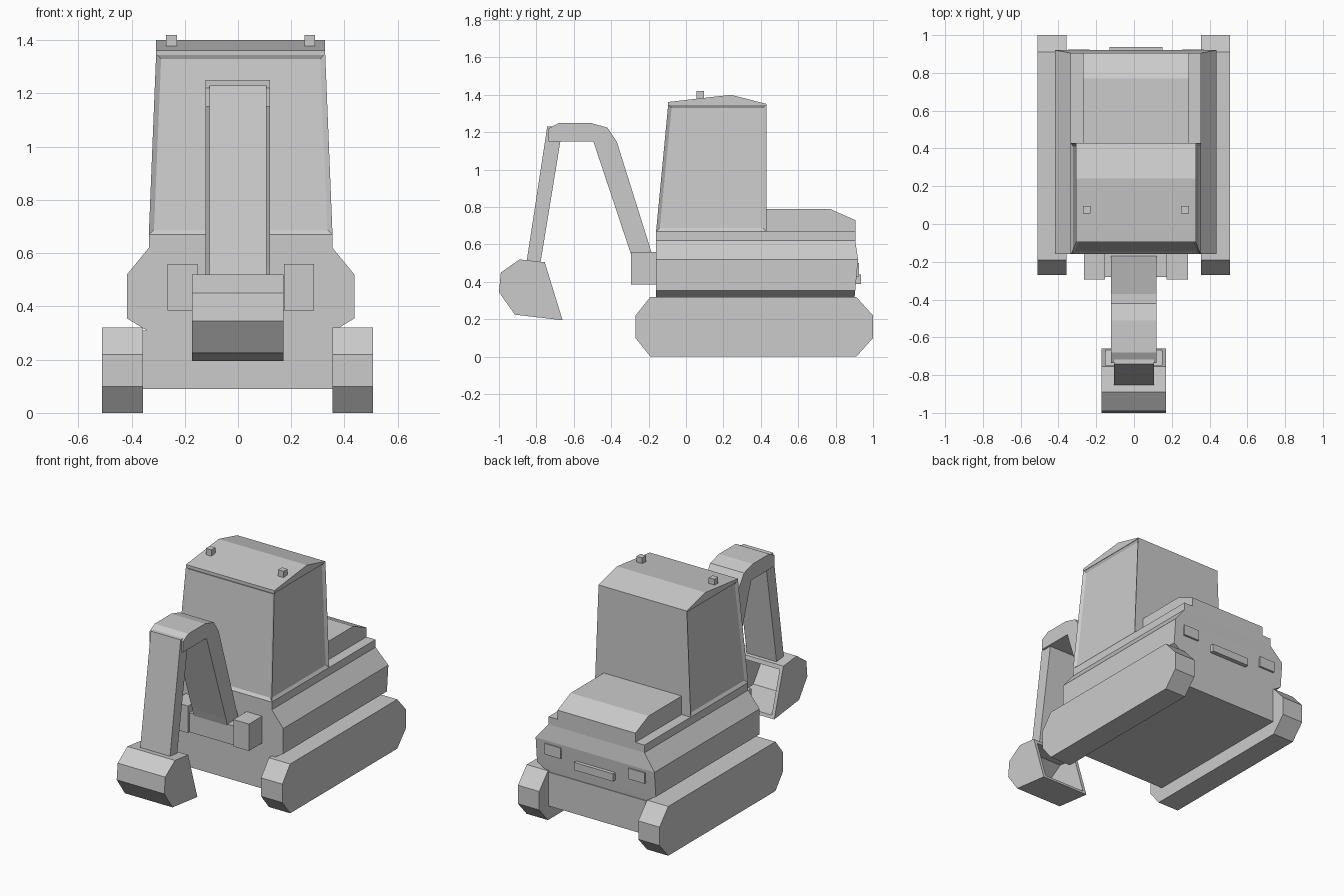
import bpy, bmesh

if "Cube" in bpy.data.objects:
    bpy.data.objects.remove(bpy.data.objects["Cube"])

CX = 0.01  # the upper body sits slightly right of centre


def finish(name, bm):
    bmesh.ops.recalc_face_normals(bm, faces=bm.faces)
    mesh = bpy.data.meshes.new(name)
    bm.to_mesh(mesh)
    bm.free()
    ob = bpy.data.objects.new(name, mesh)
    bpy.context.collection.objects.link(ob)
    return ob


def add_prism(bm, profile, x0, x1):
    """Extrude a (y, z) profile from x0 to x1."""
    base = bm.faces.new([bm.verts.new((x0, y, z)) for y, z in profile])
    out = bmesh.ops.extrude_face_region(bm, geom=[base], use_keep_orig=True)
    moved = [v for v in out["geom"] if isinstance(v, bmesh.types.BMVert)]
    bmesh.ops.translate(bm, verts=moved, vec=(x1 - x0, 0, 0))


def prism(name, profile, x0, x1):
    bm = bmesh.new()
    add_prism(bm, profile, x0, x1)
    return finish(name, bm)


def loft(rings):
    """Stack rectangles given as (z, half width, y front, y back)."""
    bm = bmesh.new()
    loops = [[bm.verts.new((CX + sx * w, y, z)) for sx, y in
              ((-1, y0), (1, y0), (1, y1), (-1, y1))] for z, w, y0, y1 in rings]
    for a, b in zip(loops, loops[1:]):
        for i in range(4):
            j = (i + 1) % 4
            bm.faces.new((a[i], a[j], b[j], b[i]))
    bm.faces.new(loops[0][::-1])
    bm.faces.new(loops[-1])
    bmesh.ops.recalc_face_normals(bm, faces=bm.faces)
    return bm


def box(name, x0, x1, y0, y1, z0, z1):
    return prism(name, [(y0, z0), (y1, z0), (y1, z1), (y0, z1)], x0, x1)


# Tracks and undercarriage
track = [(-.19, 0), (.91, 0), (1, .10), (1, .22),
         (.91, .32), (-.19, .32), (-.27, .22), (-.27, .10)]
prism("left_track", track, -.51, -.357)
prism("right_track", track, .355, .508)
box("undercarriage", -.357, .355, -.16, .905, .09, .31)

# Body with bulging sides
finish("body", loft([(.305, .345, -.16, .90), (.355, .427, -.16, .905),
                     (.52, .427, -.16, .92), (.62, .345, -.16, .905),
                     (.67, .345, -.16, .905)]))

# Engine hood
prism("engine_hood", [(.42, .66), (.905, .66), (.905, .73), (.77, .79), (.42, .79)],
      CX - .28, CX + .28)

# Cab with recessed front and side windows
bm = loft([(.67, .345, -.16, .43), (1.35, .3175, -.095, .43)])
windows = [f for f in bm.faces if f.normal.y < -.5 or abs(f.normal.x) > .5]
bmesh.ops.inset_individual(bm, faces=windows, thickness=.027, depth=-.012)
finish("cab", bm)
prism("cab_roof", [(-.095, 1.345), (.43, 1.345), (.43, 1.352), (.24, 1.40), (-.095, 1.362)],
      CX - .3175, CX + .3175)

# Paired details: roof lights, rear lights, boom mounts
for side, s in (("left", -1), ("right", 1)):
    def pair(part, a, b, *yz):
        box(side + "_" + part, *sorted((CX + s * a, CX + s * b)), *yz)
    pair("roof_light", .24, .28, .055, .095, 1.37, 1.42)
    pair("rear_light", .245, .36, .90, .925, .43, .50)
    pair("boom_mount", .163, .275, -.295, -.15, .385, .56)

# Rear bumper plate and central boom mount
box("rear_plate", CX - .14, CX + .14, .90, .936, .39, .44)
box("boom_base", CX - .163, CX + .163, -.28, -.15, .385, .51)

# Boom and stick
prism("boom", [(-.165, .50), (-.185, .56), (-.37, 1.15), (-.42, 1.225), (-.51, 1.25),
               (-.68, 1.25), (-.735, 1.22), (-.735, 1.15), (-.495, 1.15),
               (-.295, .55), (-.28, .50)], -.123, .12)
prism("stick", [(-.742, 1.23), (-.66, 1.23), (-.672, 1.15), (-.78, .49), (-.855, .49)],
      -.107, .107)

# Bucket: bent shell closed by two side plates
outer = [(-.66, .195), (-.915, .225), (-1, .345), (-.99, .45), (-.89, .52), (-.755, .505)]
inner = [(-.748, .48), (-.885, .495), (-.968, .44), (-.977, .35), (-.902, .247), (-.666, .215)]
bm = bmesh.new()
add_prism(bm, outer + inner, -.15, .148)
add_prism(bm, outer, -.172, -.15)
add_prism(bm, outer, .148, .17)
finish("bucket", bm)
